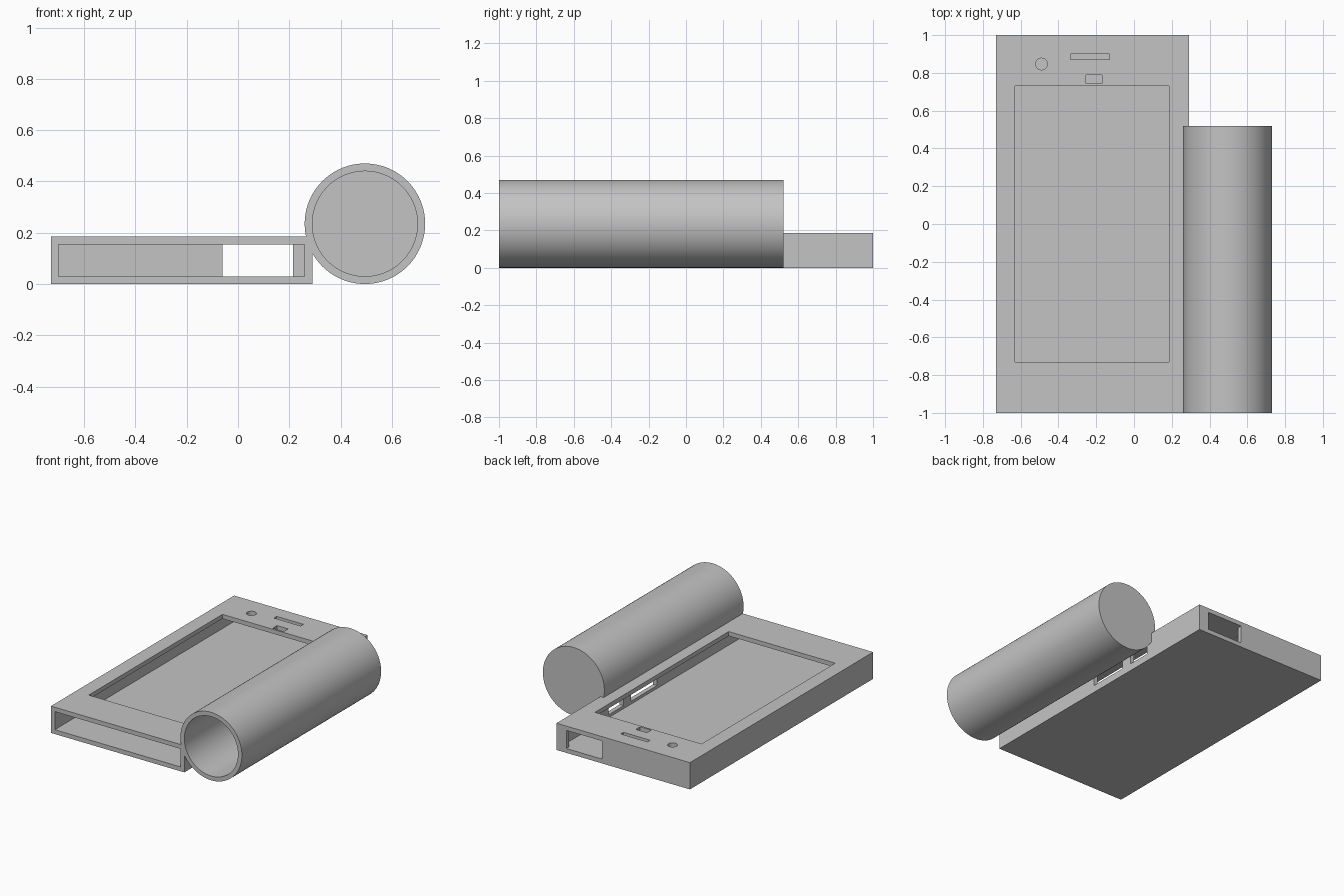
import bpy
import math

default = bpy.data.objects.get("Cube")
if default:
    bpy.data.objects.remove(default, do_unlink=True)

# Single plain grey material
grey = bpy.data.materials.new("plain grey")
grey.use_nodes = True
COLOUR = (0.55, 0.55, 0.55, 1)
grey.diffuse_color = COLOUR
grey.node_tree.nodes["Principled BSDF"].inputs["Base Color"].default_value = COLOUR


def box(name, x, y, z):
    """Box spanning the given (low, high) ranges."""
    bpy.ops.mesh.primitive_cube_add(size=1)
    ob = bpy.context.object
    ob.name = name
    spans = (x, y, z)
    for v in ob.data.vertices:
        v.co = [lo + (c + 0.5) * (hi - lo) for c, (lo, hi) in zip(v.co, spans)]
    return ob


def rod(name, radius, centre, depth, sides, along_y=False):
    turn = (math.pi / 2, 0, 0) if along_y else (0, 0, 0)
    bpy.ops.mesh.primitive_cylinder_add(vertices=sides, radius=radius, depth=depth,
                                        location=centre, rotation=turn)
    ob = bpy.context.object
    ob.name = name
    return ob


def cut(target, cutter):
    """Subtract the cutter from the target, then discard it."""
    cutter.hide_render = True
    mod = target.modifiers.new("cut", 'BOOLEAN')
    mod.operation = 'DIFFERENCE'
    mod.solver = 'EXACT'
    mod.object = cutter
    bpy.context.view_layer.objects.active = target
    bpy.ops.object.modifier_apply(modifier=mod.name)
    bpy.data.objects.remove(cutter, do_unlink=True)


WALL = 0.03
LEFT, RIGHT, HEIGHT = -0.73, 0.29, 0.185
INNER_Z = (WALL, HEIGHT - WALL)
THROUGH_TOP = (0.1, 0.3)

# Flat case with an open front end
case = box("flat_case", (LEFT, RIGHT), (-1, 1), (0, HEIGHT))
cut(case, box("cavity", (LEFT + WALL, RIGHT - WALL), (-1.1, 1 - WALL), INNER_Z))

# Openings in the top: screen window, speaker slot, sensor slot
for name, x, y in (("window", (-0.63, 0.185), (-0.73, 0.73)),
                   ("speaker", (-0.335, -0.13), (0.87, 0.90)),
                   ("sensor", (-0.255, -0.17), (0.743, 0.79))):
    cut(case, box(name, x, y, THROUGH_TOP))
cut(case, rod("lens", 0.031, (-0.49, 0.847, 0.2), 0.2, 24))

# Socket in the back wall and two button slots in the side wall
cut(case, box("socket", (-0.06, 0.215), (0.9, 1.1), INNER_Z))
for y in ((0.31, 0.475), (-0.055, 0.23)):
    cut(case, box("button_slot", (0.2, 0.4), y, (0.05, 0.13)))

# Round handle, open at the front and closed at the back
RADIUS, FRONT, BACK = 0.235, -1, 0.52
AXIS = (0.495, 0.235)


def handle_rod(name, radius, y0, y1):
    return rod(name, radius, (AXIS[0], (y0 + y1) / 2, AXIS[1]), y1 - y0, 96, True)


handle = handle_rod("round_handle", RADIUS, FRONT, BACK)
cut(handle, handle_rod("bore", RADIUS - WALL, FRONT - 0.1, BACK - WALL))

# Material and shading
for ob in (case, handle):
    ob.data.materials.clear()
    ob.data.materials.append(grey)
    bpy.ops.object.select_all(action='DESELECT')
    ob.select_set(True)
    bpy.context.view_layer.objects.active = ob
    bpy.ops.object.shade_smooth_by_angle(angle=math.radians(30))
